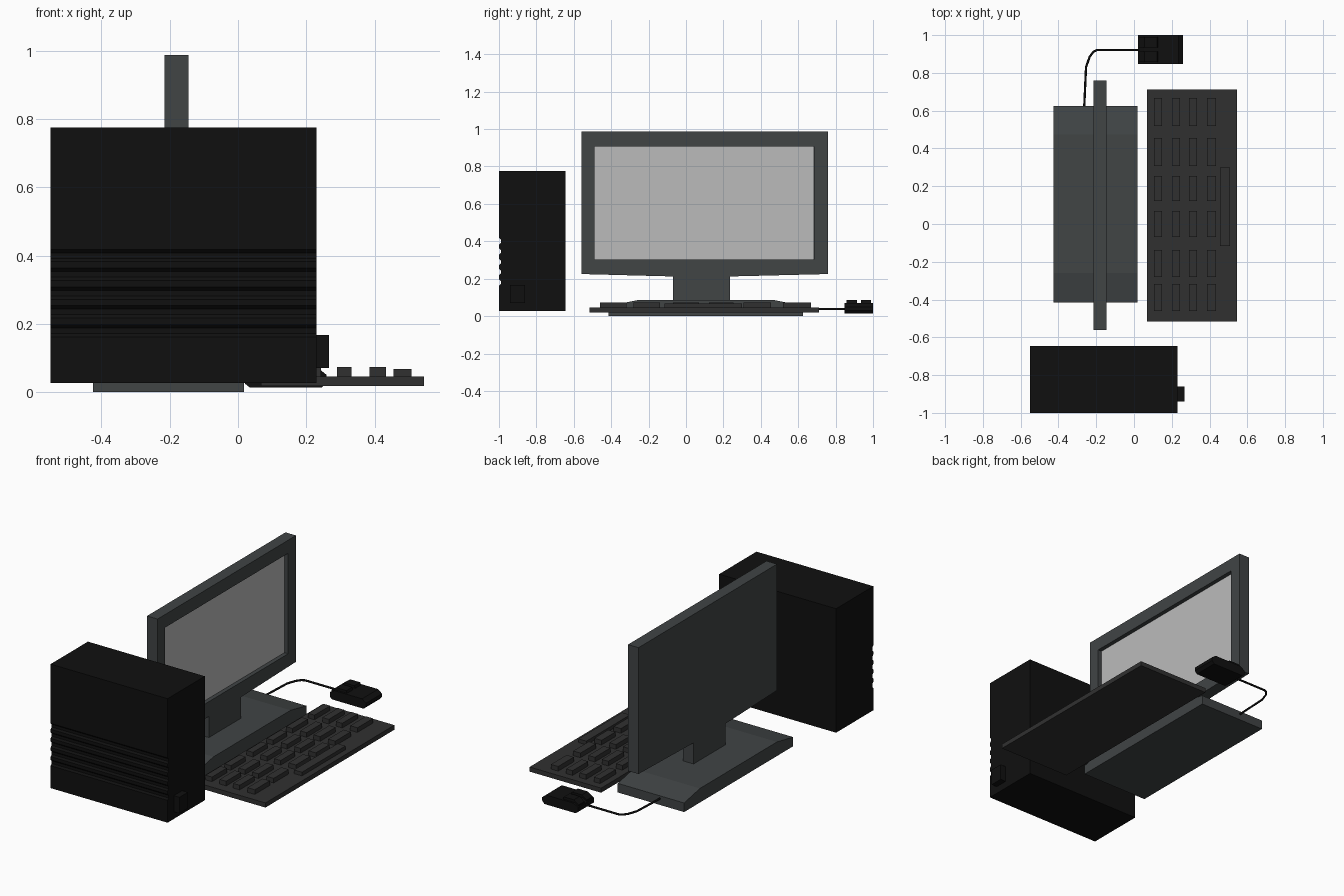
import bpy, bmesh
from mathutils import Vector

if "Cube" in bpy.data.objects:
    bpy.data.objects.remove(bpy.data.objects["Cube"])


def material(name, r, g, b):
    m = bpy.data.materials.new(name)
    m.diffuse_color = (r, g, b, 1)
    m.use_nodes = True
    m.node_tree.nodes["Principled BSDF"].inputs["Base Color"].default_value = m.diffuse_color
    return m


BLACK = material("black", .005, .005, .005)
SLATE = material("slate", .052, .058, .06)
CHARCOAL = material("charcoal", .03, .03, .03)
SCREEN = material("screen_grey", .5, .5, .5)


def finish(name, bm, mat):
    bmesh.ops.recalc_face_normals(bm, faces=bm.faces)
    me = bpy.data.meshes.new(name)
    bm.to_mesh(me)
    bm.free()
    me.materials.append(mat)
    ob = bpy.data.objects.new(name, me)
    bpy.context.collection.objects.link(ob)
    return ob


def add_box(bm, x, y, z):
    vs = bmesh.ops.create_cube(bm, size=1)["verts"]
    for v in vs:
        v.co = [a[0] + (c + .5) * (a[1] - a[0]) for a, c in zip((x, y, z), v.co)]


def boxes(name, mat, *specs):
    bm = bmesh.new()
    for s in specs:
        add_box(bm, *s)
    return finish(name, bm, mat)


def prism(name, mat, pts, lo, hi, axis):
    """Extrude a profile: (y, z) points along x, or (x, z) points along y."""
    bm = bmesh.new()
    co = lambda p, d: (d, *p) if axis == "x" else (p[0], d, p[1])
    face = bm.faces.new([bm.verts.new(co(p, lo)) for p in pts])
    new = bmesh.ops.extrude_face_region(bm, geom=[face])["geom"]
    step = Vector(co((0, 0), hi - lo))
    bmesh.ops.translate(bm, vec=step, verts=[v for v in new if isinstance(v, bmesh.types.BMVert)])
    return finish(name, bm, mat)


# Tower case, with five horizontal grooves along its outer side
case = [(-.645, .027), (-.645, .775), (-1, .775)]
for i in range(5):
    z = .4 - i * .055
    case += [(-1, z + .018), (-.99, z + .008), (-.99, z - .008), (-1, z - .018)]
case.append((-1, .027))
prism("tower_case", BLACK, case, -.55, .23, "x")
boxes("power_button", BLACK, ((.22, .267), (-.94, -.86), (.07, .167)))

# Monitor body and neck share one outline; the screen is set into the front
outline = [(-.56, .225), (-.07, .212), (-.07, .08), (.235, .08), (.235, .212),
           (.76, .225), (.76, .987), (-.56, .987)]
monitor = prism("monitor_frame", SLATE, outline, -.215, -.145, "x")
cutter = boxes("screen_cutter", SLATE, ((-.17, -.1), (-.49, .685), (.302, .908)))
cutter.hide_render = True
cutter.hide_viewport = True
cut = monitor.modifiers.new("recess", "BOOLEAN")
cut.object = cutter
cut.solver = "EXACT"
boxes("screen", SCREEN, ((-.18, -.168), (-.488, .683), (.304, .906)))

# Monitor base with sloped ends
prism("monitor_base", SLATE, [(-.415, 0), (.625, 0), (.625, .055), (.475, .085),
                              (-.26, .085), (-.415, .055)], -.425, .018, "x")

# Keyboard slab, key grid and space bar
boxes("keyboard_slab", CHARCOAL, ((.068, .545), (-.517, .712), (.018, .046)))
columns = [(.106, .148), (.2, .243), (.29, .333), (.386, .434)]
rows = [(.518, .667), (.307, .455), (.122, .254), (-.069, .069), (-.28, -.138), (-.46, -.317)]
boxes("keys", CHARCOAL, *[(c, r, (.04, .074)) for c in columns for r in rows])
boxes("space_bar", CHARCOAL, ((.455, .508), (-.116, .3), (.04, .068)))

# Mouse body with chamfered ends, and two raised buttons
prism("mouse_body", BLACK, [(.02, .025), (.035, .013), (.245, .013), (.26, .03), (.26, .05),
                            (.235, .07), (.05, .07), (.02, .052)], .847, 1, "y")
button = [(.024, .045), (.13, .06), (.122, .085), (.055, .085), (.024, .062)]
for side, lo, hi in (("left", .935, .99), ("right", .858, .913)):
    prism("mouse_button_" + side, BLACK, button, lo, hi, "y")

# Mouse cord running round to the base
cu = bpy.data.curves.new("mouse_cord", "CURVE")
cu.dimensions = "3D"
cu.bevel_depth = .006
cu.bevel_resolution = 1
cu.use_fill_caps = True
path = [(.03, .921), (-.195, .921), (-.215, .912), (-.235, .885), (-.254, .83), (-.264, .61)]
sp = cu.splines.new("POLY")
sp.points.add(len(path) - 1)
for p, (x, y) in zip(sp.points, path):
    p.co = (x, y, .038, 1)
cu.materials.append(BLACK)
bpy.context.collection.objects.link(bpy.data.objects.new("mouse_cord", cu))
